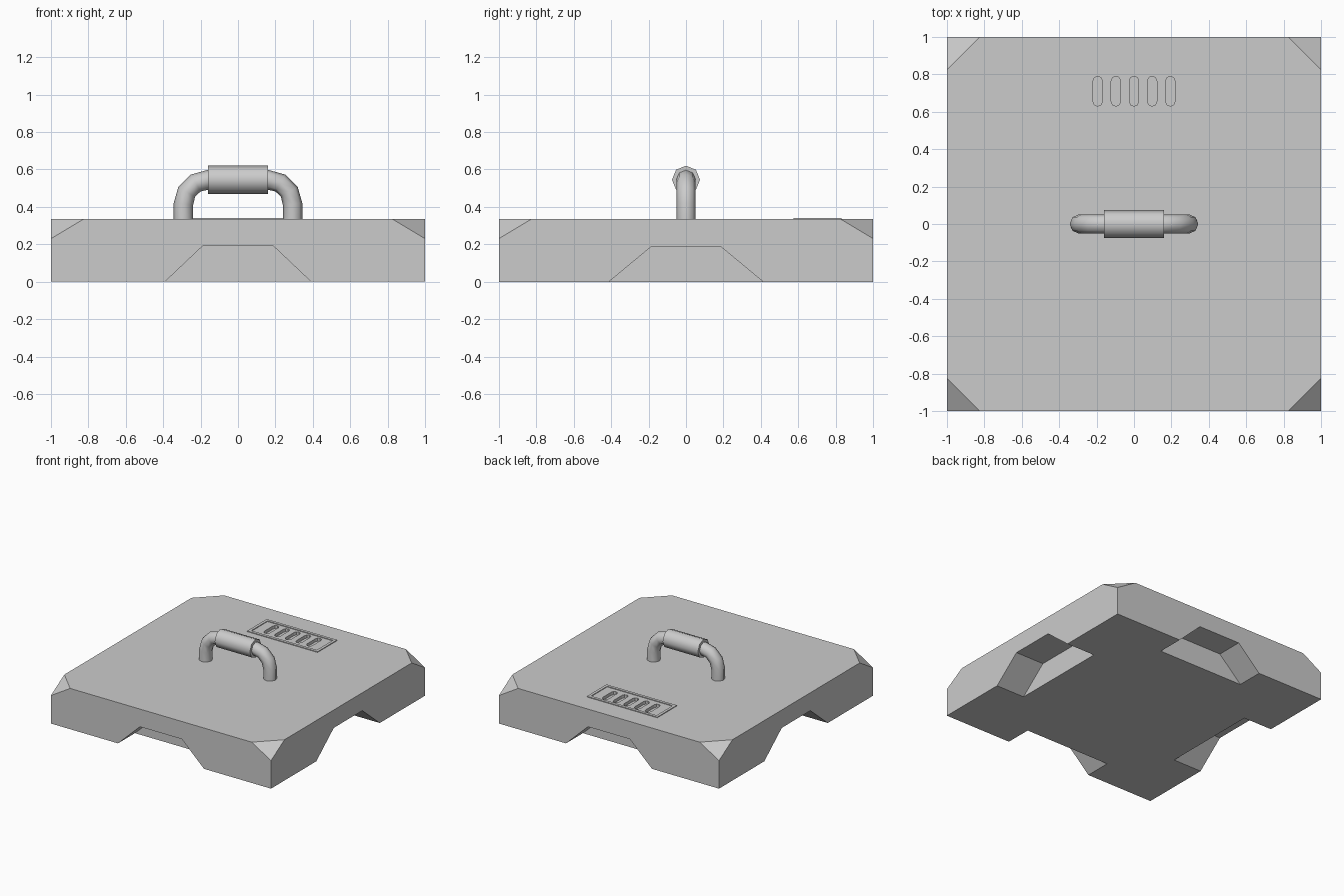
import bpy, bmesh, math
from mathutils import Vector

if "Cube" in bpy.data.objects:
    bpy.data.objects.remove(bpy.data.objects["Cube"])

TOP = 0.335


def to_object(name, bm):
    bmesh.ops.recalc_face_normals(bm, faces=bm.faces)
    mesh = bpy.data.meshes.new(name)
    bm.to_mesh(mesh)
    bm.free()
    ob = bpy.data.objects.new(name, mesh)
    bpy.context.collection.objects.link(ob)
    return ob


def add_box(bm, lo, hi):
    lo, hi = Vector(lo), Vector(hi)
    made = bmesh.ops.create_cube(bm, size=1)
    for v in made["verts"]:
        v.co = (lo + hi) / 2 + v.co * (hi - lo)


def add_prism(bm, points, offset):
    face = bm.faces.new([bm.verts.new(p) for p in points])
    ext = bmesh.ops.extrude_face_region(bm, geom=[face], use_keep_orig=True)
    moved = [g for g in ext["geom"] if isinstance(g, bmesh.types.BMVert)]
    bmesh.ops.translate(bm, verts=moved, vec=offset)


def cut(target, cutter):
    mod = target.modifiers.new("cut", "BOOLEAN")
    mod.operation = "DIFFERENCE"
    mod.solver = "EXACT"
    mod.object = cutter
    cutter.hide_render = True
    bpy.context.view_layer.objects.active = target
    bpy.ops.object.modifier_apply(modifier=mod.name)
    bpy.data.objects.remove(cutter)


def smooth(ob, degrees):
    bpy.ops.object.select_all(action="DESELECT")
    ob.select_set(True)
    bpy.context.view_layer.objects.active = ob
    bpy.ops.object.shade_smooth_by_angle(angle=math.radians(degrees))


# Slab with the four upper corners sliced off
bm = bmesh.new()
add_box(bm, (-1, -1, 0), (1, 1, TOP))
for sx in (-1, 1):
    for sy in (-1, 1):
        normal = Vector((sx / 0.175, sy / 0.175, 1 / 0.105))
        cutres = bmesh.ops.bisect_plane(
            bm, geom=bm.verts[:] + bm.edges[:] + bm.faces[:], dist=1e-5,
            plane_co=(sx, sy, 0.23), plane_no=normal, clear_outer=True)
        edges = [e for e in bm.edges if e.is_boundary]
        bmesh.ops.holes_fill(bm, edges=edges, sides=0)
body = to_object("body", bm)

# Trapezoid notches in the lower edge of each side
bm = bmesh.new()
for s in (-1, 1):
    profile = [(-0.443, -0.05), (0.443, -0.05), (0.19, 0.19), (-0.19, 0.19)]
    add_prism(bm, [(u, s * 0.78, z) for u, z in profile], (0, s * 0.4, 0))
    profile = [(-0.472, -0.05), (0.472, -0.05), (0.185, 0.188), (-0.185, 0.188)]
    add_prism(bm, [(s * 0.74, u, z) for u, z in profile], (s * 0.4, 0, 0))
cut(body, to_object("notch_cutter", bm))

# Rounded vent slots sunk into the top
bm = bmesh.new()
for i in range(-2, 3):
    points = []
    for k in range(10):
        a = math.pi * (k % 5) / 4 + (math.pi if k > 4 else 0)
        shift = 0.055 if k < 5 else -0.055
        points.append((i * 0.097 + 0.025 * math.cos(a),
                       0.71 + shift + 0.025 * math.sin(a), TOP - 0.025))
    add_prism(bm, points, (0, 0, 0.1))
cut(body, to_object("slot_cutter", bm))

# Thin raised frame around the vent
bm = bmesh.new()
add_box(bm, (-0.32, 0.575, TOP - 0.01), (0.32, 0.83, TOP + 0.006))
frame = to_object("vent_frame", bm)
bm = bmesh.new()
add_box(bm, (-0.297, 0.598, TOP - 0.05), (0.297, 0.807, TOP + 0.05))
cut(frame, to_object("frame_cutter", bm))

# Bent tube handle
arc = [(-0.16 - 0.132 * math.cos(math.radians(a)),
        0.415 + 0.13 * math.sin(math.radians(a))) for a in (0, 30, 60, 90)]
left = [(-0.292, TOP - 0.02)] + arc
path = left + [(-x, z) for x, z in reversed(left)]
curve = bpy.data.curves.new("handle", "CURVE")
curve.dimensions = "3D"
curve.bevel_depth = 0.052
curve.bevel_resolution = 2
curve.use_fill_caps = True
spline = curve.splines.new("POLY")
spline.points.add(len(path) - 1)
for p, (x, z) in zip(spline.points, path):
    p.co = (x, 0, z, 1)
handle = bpy.data.objects.new("handle", curve)
bpy.context.collection.objects.link(handle)
bpy.ops.object.select_all(action="DESELECT")
handle.select_set(True)
bpy.context.view_layer.objects.active = handle
bpy.ops.object.convert(target="MESH")
smooth(bpy.context.object, 60)

# Eight-sided grip sleeve
bpy.ops.mesh.primitive_cylinder_add(vertices=8, radius=0.075, depth=0.32,
                                    location=(0, 0, 0.545),
                                    rotation=(0, math.pi / 2, 0))
grip = bpy.context.object
grip.name = "handle_grip"
smooth(grip, 60)
